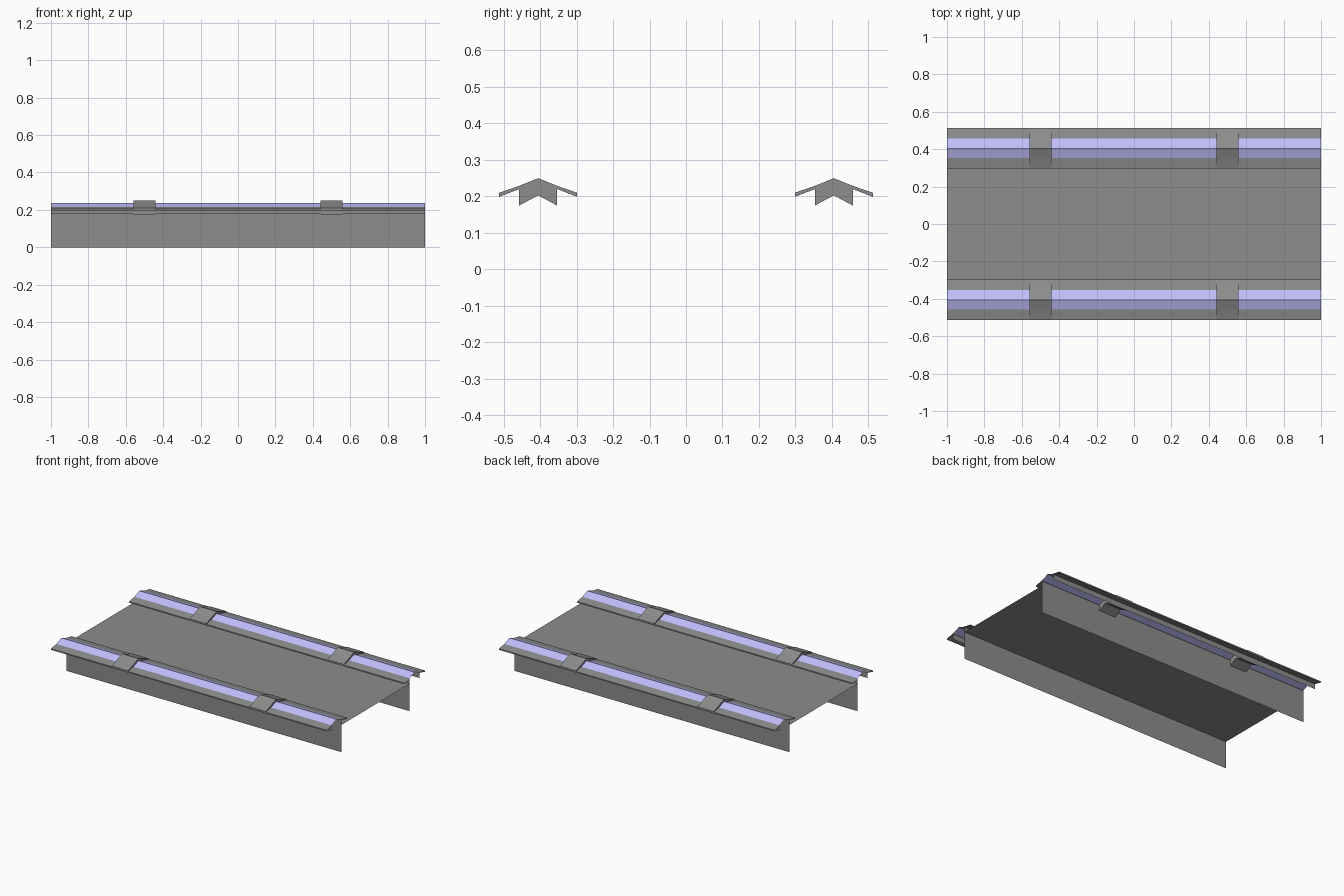
import bpy, bmesh

if "Cube" in bpy.data.objects:
    bpy.data.objects.remove(bpy.data.objects["Cube"])


def material(name, rgb):
    m = bpy.data.materials.new(name)
    m.diffuse_color = (*rgb, 1.0)
    m.use_nodes = True
    m.node_tree.nodes["Principled BSDF"].inputs["Base Color"].default_value = m.diffuse_color
    return m


LILAC = material("lilac_light", (0.54, 0.52, 0.97))
GREY = material("dark_grey", (0.266, 0.266, 0.266))
RAIL_Y = 0.405


def extrude_profile(name, profile, x0, x1, closed=False, mat=GREY):
    """Sweep a (y, z) profile along x; closed profiles become capped solids."""
    bm = bmesh.new()
    a = [bm.verts.new((x0, y, z)) for y, z in profile]
    b = [bm.verts.new((x1, y, z)) for y, z in profile]
    n = len(profile)
    for i in range(n if closed else n - 1):
        j = (i + 1) % n
        bm.faces.new((a[i], a[j], b[j], b[i]))
    if closed:
        bm.faces.new(a[::-1])
        bm.faces.new(b)
        bmesh.ops.recalc_face_normals(bm, faces=bm.faces)
    me = bpy.data.meshes.new(name)
    bm.to_mesh(me)
    bm.free()
    me.materials.append(mat)
    ob = bpy.data.objects.new(name, me)
    bpy.context.collection.objects.link(ob)
    return ob


# Deck with side skirts
extrude_profile("deck", [(-0.353, 0), (-0.353, 0.18), (0.353, 0.18), (0.353, 0)], -1, 1)

# Clip half outline, offsets from the rail ridge
half = [(0.052, 0.229), (0.107, 0.21), (0.107, 0.199), (0.052, 0.22), (0.052, 0.175)]

for side, c in (("front", -RAIL_Y), ("back", RAIL_Y)):
    # Lit ridge strip
    extrude_profile(side + "_light_strip",
                    [(c + 0.052, 0.216), (c, 0.236), (c - 0.052, 0.216)], -1, 1, mat=LILAC)
    # Lipped wings and the walls below the strip
    for s, part in ((-1, "near"), (1, "far")):
        prof = [(c + s * 0.052, 0.216), (c + s * 0.107, 0.206), (c + s * 0.107, 0.198),
                (c + s * 0.052, 0.212), (c + s * 0.052, 0.178)]
        extrude_profile(f"{side}_{part}_wing", prof[::s], -1, 1)
    # Clips over the rail
    outline = ([(c, 0.25)] + [(c + y, z) for y, z in half] + [(c, 0.203)]
               + [(c - y, z) for y, z in reversed(half)])
    for x, end in ((-0.5, "left"), (0.5, "right")):
        extrude_profile(f"{side}_{end}_clip", outline, x - 0.06, x + 0.06, closed=True)
